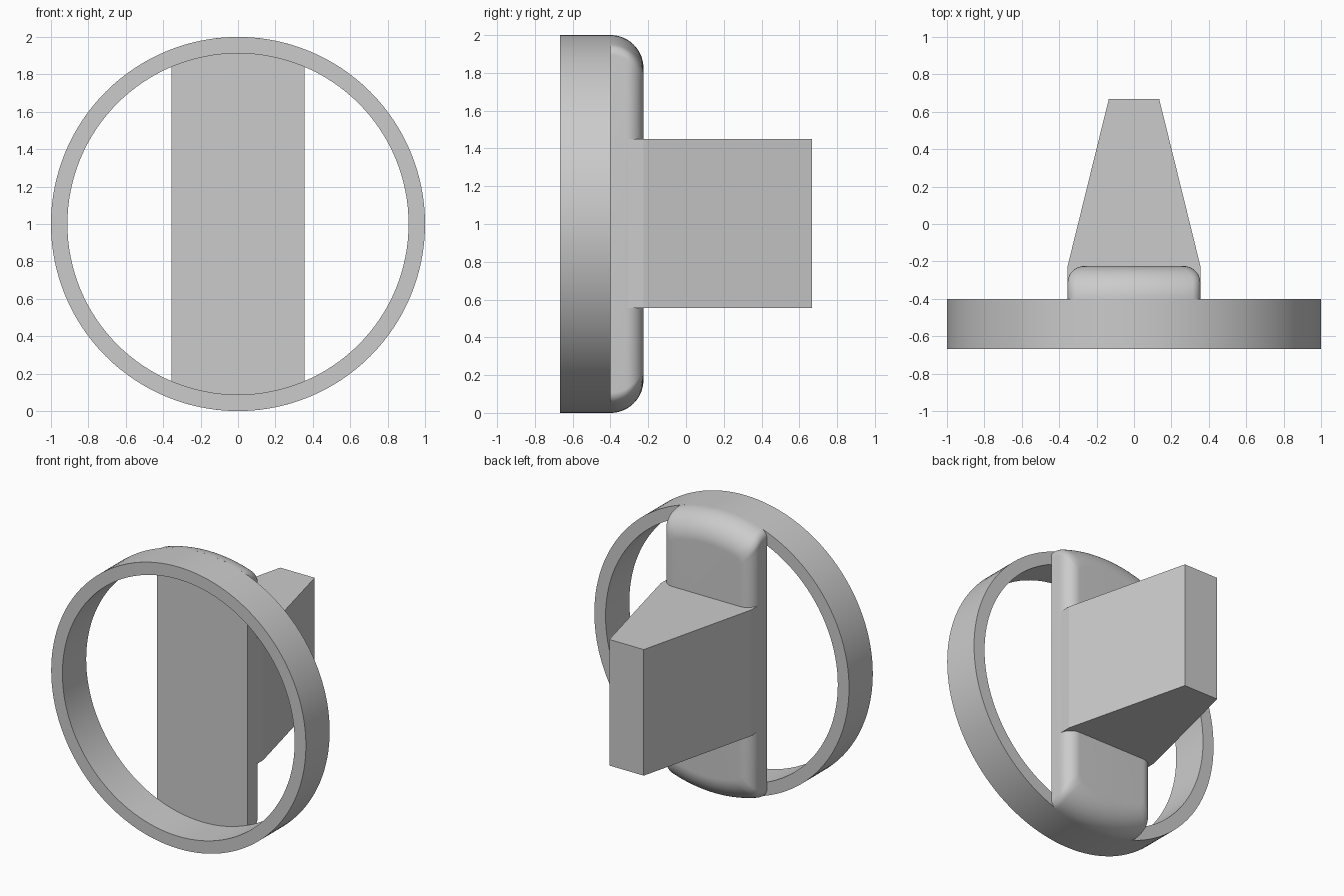
import bpy, bmesh
from math import sin, cos, pi, atan2, sqrt, radians

cube = bpy.data.objects.get("Cube")
if cube:
    bpy.data.objects.remove(cube, do_unlink=True)

GREY = (0.6, 0.6, 0.6, 1)
grey = bpy.data.materials.new("plain grey")
grey.use_nodes = True
grey.diffuse_color = GREY
grey.node_tree.nodes["Principled BSDF"].inputs["Base Color"].default_value = GREY

FRONT, RING_BACK, PLATE_BACK, BACK = -0.667, -0.4, -0.225, 0.667
HALF_WIDTH = 0.355


def loft(name, loops, closed=False, smooth=True):
    """Bridge equal-length point loops; cap the ends unless closed."""
    bm = bmesh.new()
    rings = [[bm.verts.new(p) for p in loop] for loop in loops]
    pairs = list(zip(rings, rings[1:]))
    if closed:
        pairs.append((rings[-1], rings[0]))
    else:
        bm.faces.new(rings[0])
        bm.faces.new(rings[-1])
    for a, b in pairs:
        for i in range(len(a)):
            j = (i + 1) % len(a)
            bm.faces.new((a[i], a[j], b[j], b[i]))
    bmesh.ops.recalc_face_normals(bm, faces=bm.faces[:])
    mesh = bpy.data.meshes.new(name)
    bm.to_mesh(mesh)
    bm.free()
    mesh.materials.append(grey)
    obj = bpy.data.objects.new(name, mesh)
    bpy.context.collection.objects.link(obj)
    if smooth:
        bpy.ops.object.select_all(action='DESELECT')
        obj.select_set(True)
        bpy.context.view_layer.objects.active = obj
        bpy.ops.object.shade_smooth_by_angle(angle=radians(35))
    return obj


def circle(r, y, n=128):
    return [(r * cos(2 * pi * i / n), y, 1 + r * sin(2 * pi * i / n)) for i in range(n)]


def plate_outline(w, r, y, corner=0.06, n=8):
    """Straight sides, ends following a circle, softened corners."""
    cx = w - corner
    cz = sqrt((r - corner) ** 2 - cx ** 2)
    phi = atan2(cz, cx)
    quarter = [(cx + corner * cos(phi * i / n), cz + corner * sin(phi * i / n))
               for i in range(n + 1)]
    for i in range(1, n + 1):
        a = phi + (pi / 2 - phi) * i / n
        quarter.append((r * cos(a), r * sin(a)))
    half = quarter + [(-x, z) for x, z in quarter[-2::-1]]
    full = half + [(-x, -z) for x, z in half]
    return [(x, y, 1 + z) for x, z in full]


# Open ring at the front
loft("ring", [circle(1, FRONT), circle(1, RING_BACK),
              circle(0.912, RING_BACK), circle(0.912, FRONT)], closed=True)

# Cross plate behind the ring, rounded toward the back
END, SIDE, STEPS = PLATE_BACK - RING_BACK, 0.09, 20
layers = []
for k in range(STEPS + 1):
    a = pi / 2 * k / STEPS
    y = RING_BACK + END * sin(a)
    d = min(SIDE, max(0, y - PLATE_BACK + SIDE))
    w = HALF_WIDTH - SIDE + sqrt(SIDE ** 2 - d ** 2)
    layers.append(plate_outline(w, 1 - END + END * cos(a), y))
loft("cross_plate", layers)


# Tapered grip
def grip_section(w, y):
    return [(-w, y, 0.555), (w, y, 0.555), (w, y, 1.45), (-w, y, 1.45)]


loft("grip", [grip_section(HALF_WIDTH - 0.001, RING_BACK + 0.002),
              grip_section(HALF_WIDTH, PLATE_BACK),
              grip_section(0.135, BACK)], smooth=False)
